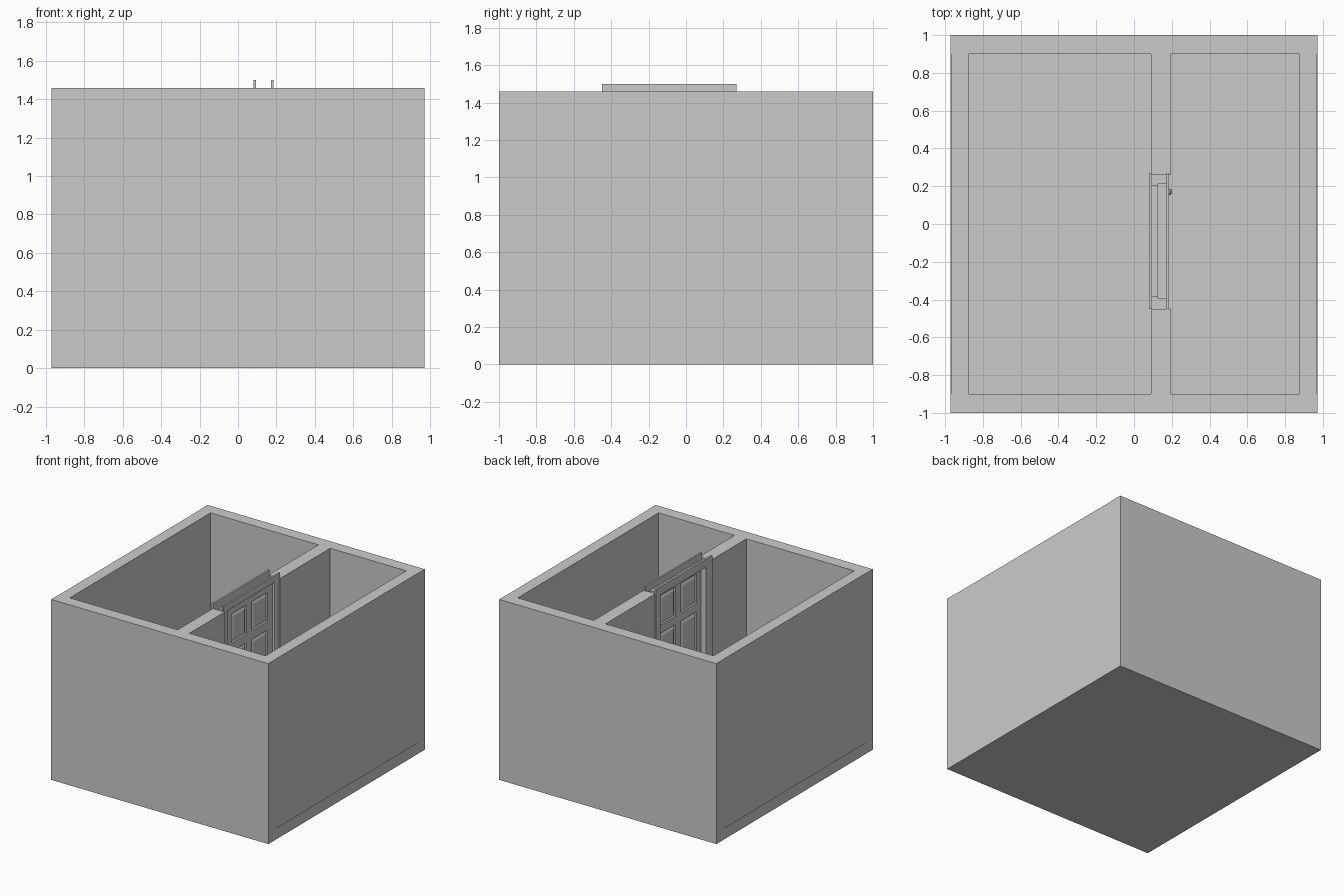
import bpy, bmesh, math
from mathutils import Vector, Matrix

if "Cube" in bpy.data.objects:
    bpy.data.objects.remove(bpy.data.objects["Cube"])


def finish(bm, name, smooth=False):
    bmesh.ops.recalc_face_normals(bm, faces=bm.faces)
    me = bpy.data.meshes.new(name)
    bm.to_mesh(me)
    bm.free()
    ob = bpy.data.objects.new(name, me)
    bpy.context.collection.objects.link(ob)
    if smooth:
        bpy.ops.object.select_all(action='DESELECT')
        ob.select_set(True)
        bpy.context.view_layer.objects.active = ob
        bpy.ops.object.shade_smooth_by_angle(angle=math.radians(35))
    return ob


def box_bm(lo, hi):
    bm = bmesh.new()
    lo, hi = Vector(lo), Vector(hi)
    m = Matrix.Translation((lo + hi) / 2) @ Matrix.Diagonal((*(hi - lo), 1))
    bmesh.ops.create_cube(bm, size=1, matrix=m)
    return bm


def box(name, lo, hi):
    return finish(box_bm(lo, hi), name)


# Room shell: floor slab, outer walls, partition on both sides of the door
FLOOR, TOP = 0.09, 1.46
box("floor", (-0.972, -1, 0), (0.972, 1, FLOOR))
box("front_wall", (-0.972, -1, FLOOR), (0.972, -0.9, TOP))
box("back_wall", (-0.972, 0.9, FLOOR), (0.972, 1, TOP))
box("left_wall", (-0.97, -0.9, FLOOR), (-0.876, 0.9, TOP))
box("right_wall", (0.876, -0.9, FLOOR), (0.97, 0.9, TOP))
box("partition_front", (0.09, -0.9, FLOOR), (0.195, -0.45, TOP))
box("partition_back", (0.09, 0.26, FLOOR), (0.195, 0.9, TOP))

# Door frame: C-shaped section (x, outward offset) swept around the opening
section = [(0.08, 0.07), (0.08, 0.025), (0.086, 0.0), (0.13, 0.0), (0.13, 0.01),
           (0.166, 0.01), (0.179, 0.013), (0.185, 0.03), (0.185, 0.07), (0.172, 0.07),
           (0.172, 0.015), (0.125, 0.015), (0.125, 0.005), (0.095, 0.005), (0.095, 0.07)]
Y0, Y1, ZT = -0.38, 0.20, 1.43
bm = bmesh.new()
rings = [[bm.verts.new((x, y + sy * d, z + sz * d)) for x, d in section]
         for y, z, sy, sz in ((Y0, FLOOR, -1, 0), (Y0, ZT, -1, 1),
                              (Y1, ZT, 1, 1), (Y1, FLOOR, 1, 0))]
n = len(section)
for a, b in zip(rings, rings[1:]):
    for i in range(n):
        j = (i + 1) % n
        bm.faces.new((a[i], a[j], b[j], b[i]))
bm.faces.new(rings[0])
bm.faces.new(rings[-1])
finish(bm, "door_frame")

# Six-panel door leaf: slice a slab into a grid, then sink and raise the panels
cols = [(-0.32, -0.125), (-0.055, 0.14)]
rows = [(0.22, 0.55), (0.65, 1.08), (1.15, 1.385)]
bm = box_bm((0.131, -0.388, FLOOR + 0.003), (0.165, 0.208, 1.438))
for axis, spans in (((0, 1, 0), cols), ((0, 0, 1), rows)):
    for v in (v for s in spans for v in s):
        bmesh.ops.bisect_plane(bm, geom=bm.verts[:] + bm.edges[:] + bm.faces[:],
                               plane_co=Vector(axis) * v, plane_no=axis)
bm.normal_update()
panels = []
for f in bm.faces:
    c = f.calc_center_median()
    if abs(f.normal.x) > 0.9 and any(a < c.y < b for a, b in cols) \
            and any(a < c.z < b for a, b in rows):
        panels.append(f)
for thick, depth in ((0.008, -0.009), (0.008, 0.0), (0.022, 0.007)):
    bmesh.ops.inset_individual(bm, faces=panels, thickness=thick, depth=depth)
    bm.normal_update()
finish(bm, "door_leaf")


# Door knobs: turned profile (distance from door, radius) on both faces
def knob(name, x, side):
    prof = [(0, 0.02), (0.004, 0.02), (0.006, 0.008), (0.014, 0.007), (0.018, 0.014),
            (0.025, 0.017), (0.032, 0.013), (0.035, 0.0)]
    bm = bmesh.new()
    vs = [bm.verts.new((x + side * d, 0.17 + r, 0.72)) for d, r in prof]
    es = [bm.edges.new(p) for p in zip(vs, vs[1:])]
    bmesh.ops.spin(bm, geom=vs + es, cent=(x, 0.17, 0.72), axis=(1, 0, 0),
                   angle=math.tau, steps=20)
    bmesh.ops.remove_doubles(bm, verts=bm.verts, dist=1e-5)
    finish(bm, name, smooth=True)


knob("right_knob", 0.165, 1)
knob("left_knob", 0.131, -1)
